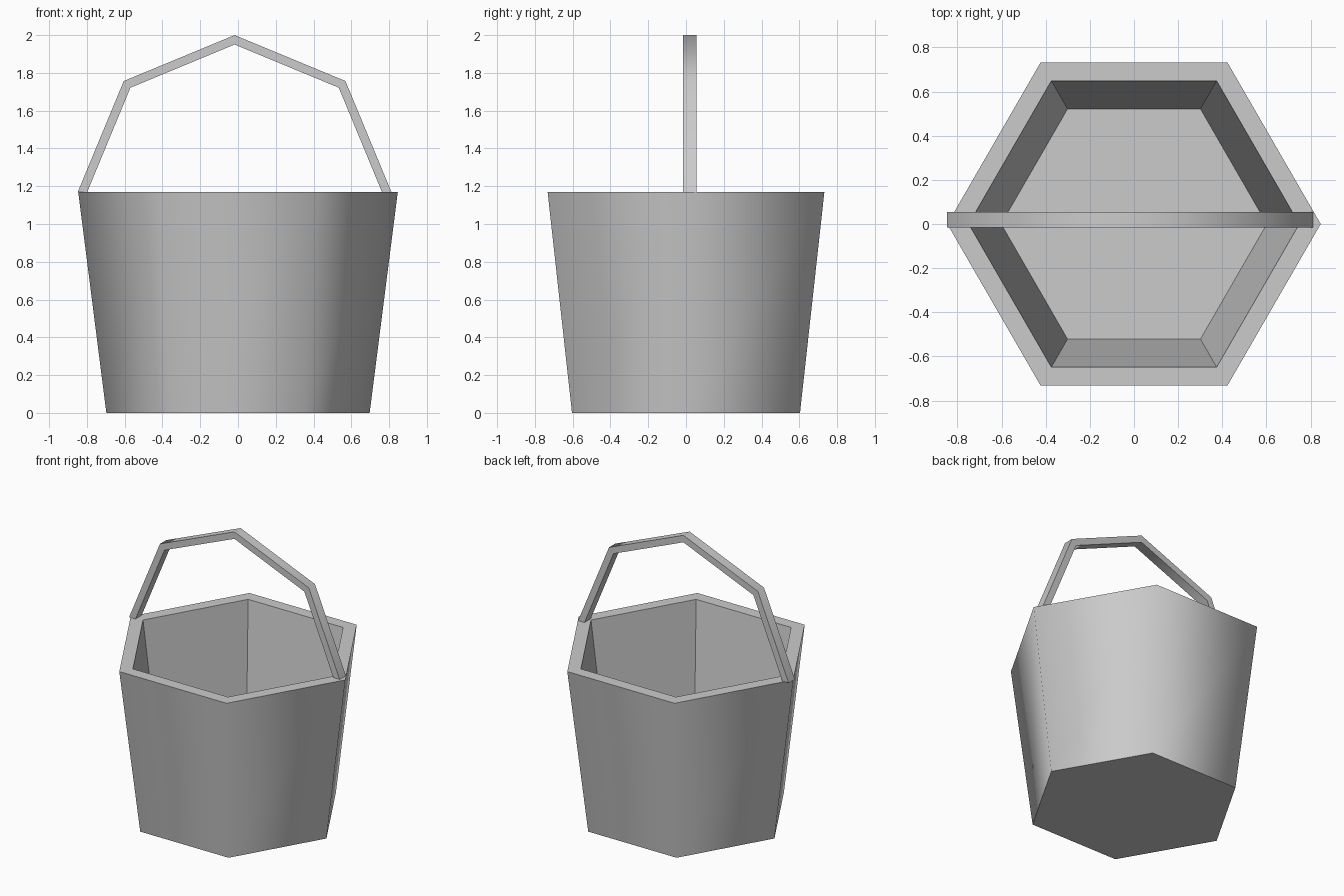
import bpy, bmesh
from math import cos, sin, pi

if "Cube" in bpy.data.objects:
    bpy.data.objects.remove(bpy.data.objects["Cube"])


def finish(bm, name):
    bmesh.ops.recalc_face_normals(bm, faces=bm.faces)
    mesh = bpy.data.meshes.new(name)
    bm.to_mesh(mesh)
    bm.free()
    obj = bpy.data.objects.new(name, mesh)
    bpy.context.collection.objects.link(obj)
    return obj


def bridge(bm, a, b, closed=True, smooth=False):
    n = len(a)
    for i in range(n if closed else n - 1):
        j = (i + 1) % n
        bm.faces.new((a[i], a[j], b[j], b[i])).smooth = smooth


# Bucket: tapered hexagonal shell, outside softly shaded, inside flat
bm = bmesh.new()
profile = [(0.697, 0.0), (0.846, 1.17), (0.749, 1.17), (0.602, 0.05)]
rings = [[bm.verts.new((r * cos(i * pi / 3), r * sin(i * pi / 3), z))
          for i in range(6)] for r, z in profile]
for k in range(3):
    bridge(bm, rings[k], rings[k + 1], smooth=(k == 0))
bm.faces.new(rings[0])
bm.faces.new(rings[-1])
finish(bm, "bucket")

# Handle: half of an eight-sided band, slightly off centre
bm = bmesh.new()
cx, cz = -0.018, 1.17
corners = [(0.83, -0.015), (0.83, 0.055), (0.78, 0.055), (0.78, -0.015)]
rails = [[bm.verts.new((cx + r * cos(i * pi / 4), y, cz + r * sin(i * pi / 4)))
          for i in range(5)] for r, y in corners]
for k in range(4):
    bridge(bm, rails[k], rails[(k + 1) % 4], closed=False, smooth=(k in (0, 2)))
for end in (0, -1):
    bm.faces.new([rail[end] for rail in rails])
finish(bm, "handle")
